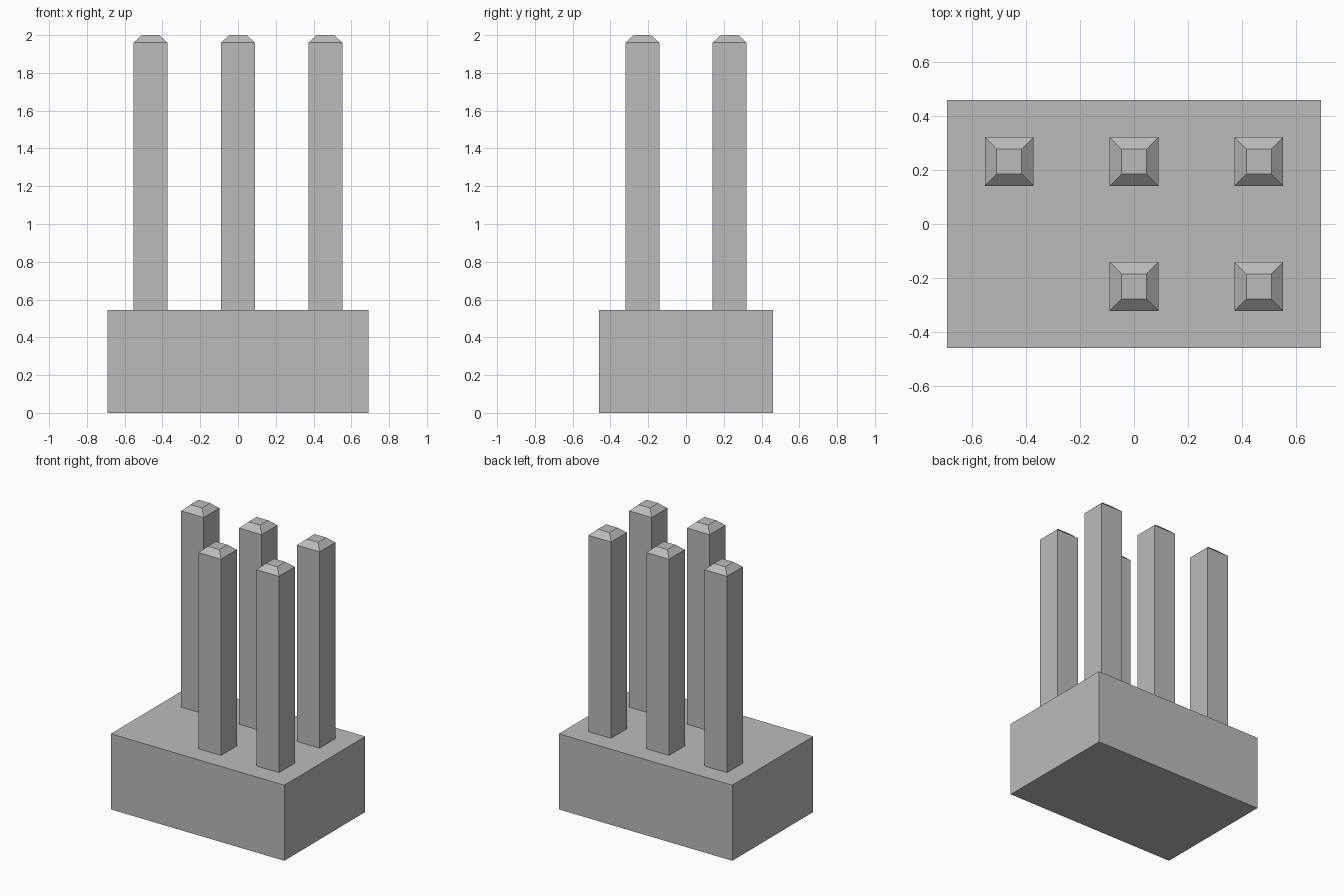
import bpy
import bmesh

cube = bpy.data.objects.get("Cube")
if cube:
    bpy.data.objects.remove(cube, do_unlink=True)

# One plain grey for the whole model
grey = bpy.data.materials.new("plain_grey")
grey.use_nodes = True
colour = (0.5, 0.5, 0.5, 1)
grey.diffuse_color = colour
grey.node_tree.nodes["Principled BSDF"].inputs["Base Color"].default_value = colour

BASE_HEIGHT = 0.545
PITCH = 0.4625


def stacked_box(name, x, y, sections):
    """Join rectangular sections (half width, half depth, z) into a closed solid."""
    bm = bmesh.new()
    rings = [[bm.verts.new((x + sx * w, y + sy * d, z))
              for sx, sy in ((-1, -1), (1, -1), (1, 1), (-1, 1))]
             for w, d, z in sections]
    bm.faces.new(rings[0][::-1])
    bm.faces.new(rings[-1])
    for low, high in zip(rings, rings[1:]):
        for i in range(4):
            j = (i + 1) % 4
            bm.faces.new((low[i], low[j], high[j], high[i]))
    mesh = bpy.data.meshes.new(name)
    bm.to_mesh(mesh)
    bm.free()
    mesh.materials.append(grey)
    obj = bpy.data.objects.new(name, mesh)
    bpy.context.collection.objects.link(obj)


# Block that holds the pins
stacked_box("base_block", 0, 0, [(0.692, 0.46, 0), (0.692, 0.46, BASE_HEIGHT)])

# Square pins with chamfered tips; the front right corner stays empty
for row, y in (("front", -PITCH / 2), ("back", PITCH / 2)):
    for column, x in (("right", -PITCH), ("middle", 0), ("left", PITCH)):
        if (row, column) == ("front", "right"):
            continue
        stacked_box(f"{row}_{column}_pin", x, y,
                    [(0.09, 0.09, BASE_HEIGHT), (0.09, 0.09, 1.96), (0.046, 0.046, 2)])
